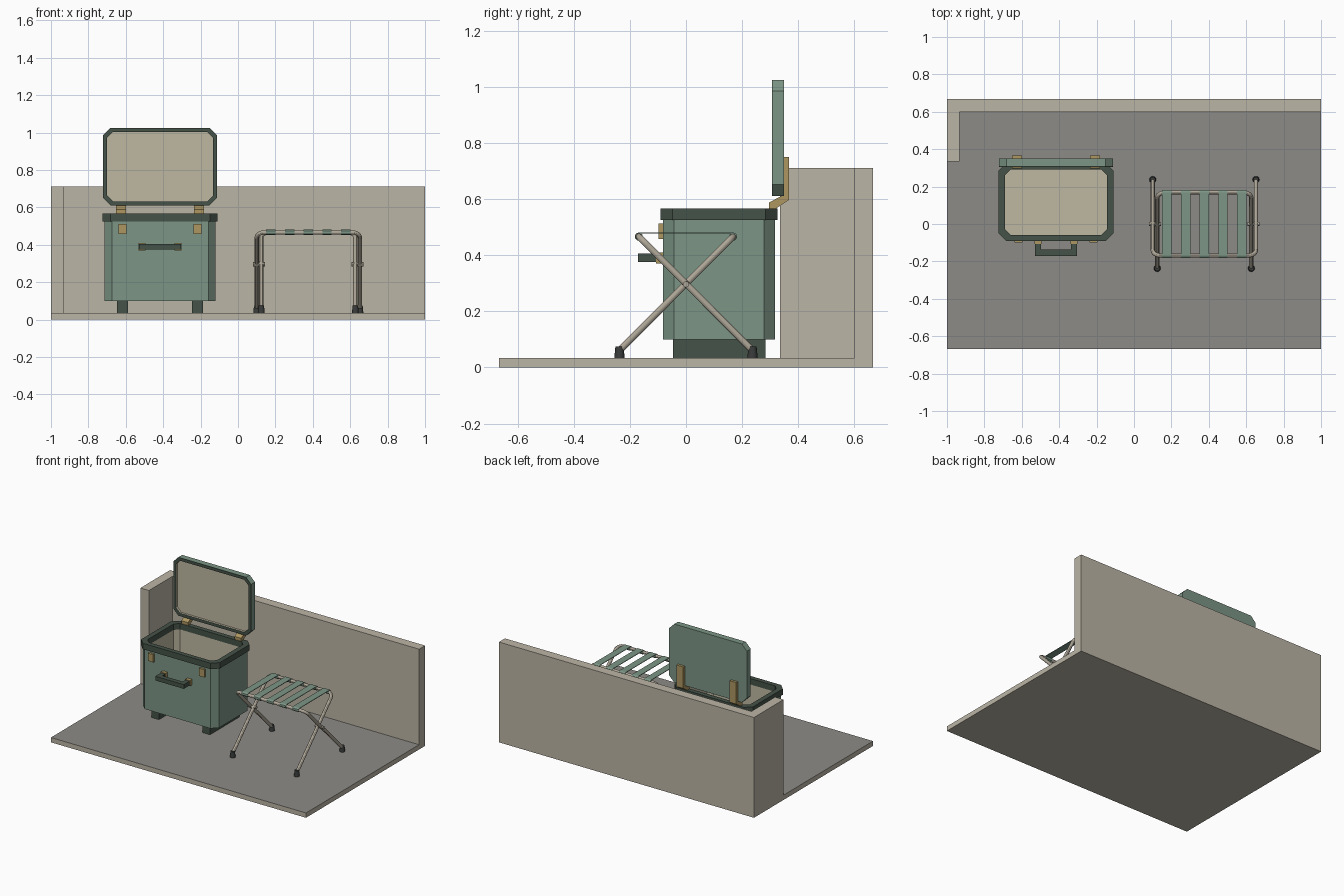
import bpy, bmesh
from math import pi, sin, cos
from mathutils import Vector, Matrix

if "Cube" in bpy.data.objects:
    bpy.data.objects.remove(bpy.data.objects["Cube"])


def mat(name, r, g, b):
    m = bpy.data.materials.new(name)
    m.diffuse_color = (r, g, b, 1)
    m.use_nodes = True
    m.node_tree.nodes["Principled BSDF"].inputs["Base Color"].default_value = m.diffuse_color
    return m


STONE = mat("stone", 0.50, 0.46, 0.38)
FLOOR = mat("floor_grey", 0.27, 0.26, 0.24)
GREEN = mat("green", 0.20, 0.30, 0.235)
DARK = mat("dark_trim", 0.06, 0.085, 0.065)
LINING = mat("lining", 0.52, 0.48, 0.36)
BRASS = mat("brass", 0.42, 0.31, 0.12)
METAL = mat("metal", 0.42, 0.38, 0.31)
RUBBER = mat("rubber", 0.04, 0.045, 0.043)


def finish(name, bm, *mats):
    bmesh.ops.recalc_face_normals(bm, faces=bm.faces)
    me = bpy.data.meshes.new(name)
    bm.to_mesh(me)
    bm.free()
    for m in mats:
        me.materials.append(m)
    ob = bpy.data.objects.new(name, me)
    bpy.context.collection.objects.link(ob)
    return ob


def box(name, x, y, z, m):
    bm = bmesh.new()
    bmesh.ops.create_cube(bm, size=1)
    for v in bm.verts:
        v.co = [r[0] if c < 0 else r[1] for c, r in zip(v.co, (x, y, z))]
    return finish(name, bm, m)


def loft(name, rings, mats, closed=False):
    """Bridge matching rings; mats gives one material per band. Ends are capped unless closed."""
    bm = bmesh.new()
    loops = [[bm.verts.new(p) for p in r] for r in rings]
    pairs = list(zip(loops, loops[1:])) + ([(loops[-1], loops[0])] if closed else [])
    slots = list(dict.fromkeys(mats))
    for (a, b), m in zip(pairs, mats):
        for i in range(len(a)):
            j = (i + 1) % len(a)
            bm.faces.new((a[i], a[j], b[j], b[i])).material_index = slots.index(m)
    if not closed:
        bm.faces.new(loops[0]).material_index = slots.index(mats[0])
        bm.faces.new(loops[-1]).material_index = slots.index(mats[-1])
    return finish(name, bm, *slots)


def octagon(cu, cv, hu, hv, c):
    q = [(hu, hv - c), (hu - c, hv), (-hu + c, hv), (-hu, hv - c),
         (-hu, -hv + c), (-hu + c, -hv), (hu - c, -hv), (hu, -hv + c)]
    return [(cu + u, cv + v) for u, v in q]


def rod(name, a, b, r1, r2, m, n=12):
    a, b = Vector(a), Vector(b)
    d = b - a
    bm = bmesh.new()
    bmesh.ops.create_cone(bm, cap_ends=True, segments=n, radius1=r1, radius2=r2, depth=d.length,
                          matrix=Matrix.Translation((a + b) / 2) @ d.to_track_quat('Z', 'Y').to_matrix().to_4x4())
    ob = finish(name, bm, m)
    smooth(ob)
    return ob


def smooth(ob):
    bpy.ops.object.select_all(action='DESELECT')
    ob.select_set(True)
    bpy.context.view_layer.objects.active = ob
    bpy.ops.object.shade_smooth_by_angle()


def tube(name, pts, r, m):
    cu = bpy.data.curves.new(name, 'CURVE')
    cu.dimensions = '3D'
    cu.bevel_depth, cu.bevel_resolution, cu.use_fill_caps = r, 4, True
    s = cu.splines.new('POLY')
    s.points.add(len(pts) - 1)
    for p, q in zip(s.points, pts):
        p.co = (*q, 1)
    tmp = bpy.data.objects.new(name + "_path", cu)
    bpy.context.collection.objects.link(tmp)
    me = bpy.data.meshes.new_from_object(tmp.evaluated_get(bpy.context.evaluated_depsgraph_get()))
    bpy.data.objects.remove(tmp)
    me.materials.clear()
    me.materials.append(m)
    ob = bpy.data.objects.new(name, me)
    bpy.context.collection.objects.link(ob)
    smooth(ob)


# Corner setting: floor slab with grey top, back wall, short side wall
G = 0.034
floor = box("floor", (-1, 1), (-0.667, 0.667), (0, G), STONE)
floor.data.materials.append(FLOOR)
for f in floor.data.polygons:
    if f.normal.z > 0.5:
        f.material_index = 1
box("back_wall", (-1, 1), (0.6, 0.667), (G, 0.711), STONE)
box("side_wall", (-1, -0.933), (0.335, 0.6), (G, 0.711), STONE)

# Trunk body: hollow chamfered case with lining, dark rim
CX, CY = -0.417, 0.1175


def flat(hx, hy, c, z):
    return [(x, y, z) for x, y in octagon(CX, CY, hx, hy, c)]


loft("trunk_body", [flat(0.298, 0.2, 0.04, 0.1), flat(0.298, 0.2, 0.04, 0.53),
                    flat(0.273, 0.176, 0.03, 0.53), flat(0.273, 0.176, 0.03, 0.13)],
     [GREEN, GREEN, LINING])
loft("trunk_rim", [flat(0.308, 0.208, 0.042, 0.525), flat(0.308, 0.208, 0.042, 0.567),
                   flat(0.272, 0.175, 0.03, 0.567), flat(0.272, 0.175, 0.03, 0.525)],
     [DARK] * 4, closed=True)


# Open lid: upright chamfered tray facing the front
def upright(h, c, y):
    return [(x, y, z) for x, z in octagon(CX, 0.818, 0.305 - h, 0.207 - h, c)]


loft("lid", [upright(0, 0.04, 0.349), upright(0, 0.04, 0.309), upright(0, 0.04, 0.306),
             upright(0.021, 0.032, 0.306), upright(0.021, 0.032, 0.322)],
     [GREEN, DARK, DARK, LINING])

# Mirrored trunk fittings
HINGE = [(0.349, 0.75), (0.367, 0.75), (0.367, 0.597), (0.322, 0.567),
         (0.296, 0.567), (0.296, 0.588), (0.349, 0.615)]
for side, s in (("left", -1), ("right", 1)):
    x = CX + s * 0.208
    loft(f"hinge_{side}", [[(x + d, y, z) for y, z in HINGE] for d in (-0.026, 0.026)], [BRASS])
    x = CX + s * 0.2
    box(f"latch_{side}", (x - 0.021, x + 0.021), (-0.098, -0.08), (0.457, 0.512), BRASS)
    box(f"runner_{side}", (x - 0.03, x + 0.03), (-0.047, 0.283), (G, 0.1), DARK)
    x = CX + s * 0.096
    box(f"handle_mount_{side}", (x - 0.018, x + 0.018), (-0.107, -0.08), (0.37, 0.41), BRASS)
    box(f"handle_arm_{side}", (x - 0.016, x + 0.016), (-0.15, -0.1), (0.375, 0.405), DARK)
box("handle_grip", (CX - 0.112, CX + 0.112), (-0.171, -0.137), (0.375, 0.405), DARK)

# Folding rack: two crossed U frames with rounded corners
RX, R = 0.376, 0.0115
TOP, FOOT, TOPZ, FOOTZ = 0.168, 0.237, 0.466, 0.06
for name, h, s in (("outer", 0.276, 1), ("inner", 0.2515, -1)):
    down = Vector((0, s * (TOP + FOOT), FOOTZ - TOPZ))
    length, b = down.length, 0.04
    down.normalize()
    mid = Vector((RX, -s * TOP, TOPZ))
    half = [(h, length)] + [(h - b + b * cos(a), b - b * sin(a)) for a in [i * pi / 12 for i in range(7)]]
    path = half + [(-u, t) for u, t in reversed(half)]
    tube(f"{name}_frame", [mid + Vector((u, 0, 0)) + down * t for u, t in path], R, METAL)
    for side, k in (("left", -1), ("right", 1)):
        p = (RX + k * h, s * FOOT)
        rod(f"{name}_foot_{side}", (*p, G), (*p, 0.075), 0.0185, 0.0145, RUBBER)

# Pivot pins at the crossings
for side, k in (("left", -1), ("right", 1)):
    rod(f"pivot_{side}", (RX + k * 0.232, 0, 0.296), (RX + k * 0.295, 0, 0.296), 0.011, 0.011, METAL)

# Webbing straps looped round both rails
for i in range(5):
    x0, x1 = RX + (i - 2) * 0.1 - 0.025, RX + (i - 2) * 0.1 + 0.025
    box(f"strap_{i + 1}", (x0, x1), (-TOP, TOP), (TOPZ + 0.0105, TOPZ + 0.0145), GREEN)
    for end, y in (("front", -TOP), ("back", TOP)):
        rod(f"strap_{i + 1}_loop_{end}", (x0, y, TOPZ), (x1, y, TOPZ), 0.0145, 0.0145, GREEN)
